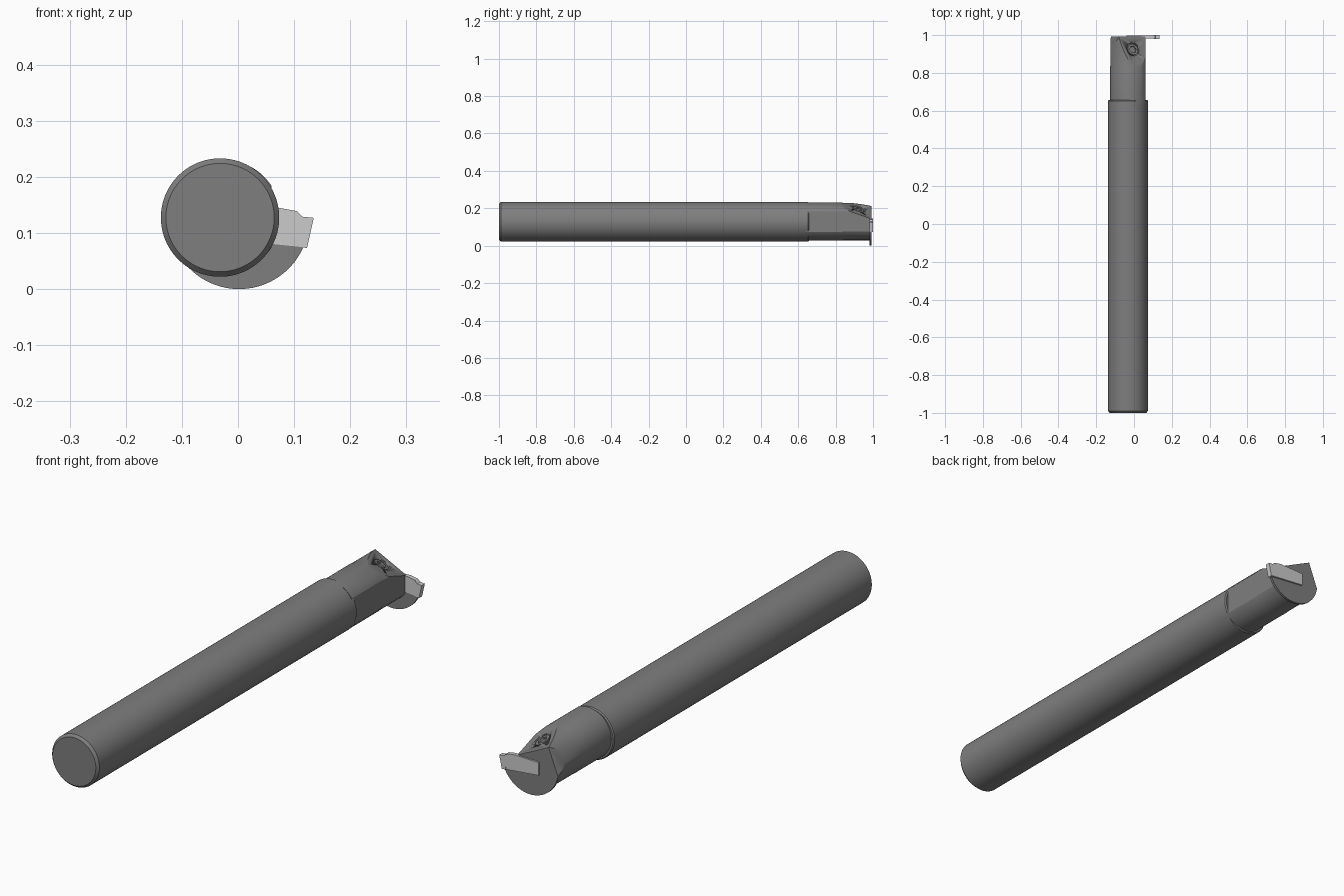
import bpy, bmesh
from math import sin, cos, pi, radians
from mathutils import Vector

if "Cube" in bpy.data.objects:
    bpy.data.objects.remove(bpy.data.objects["Cube"])


def material(name, v):
    m = bpy.data.materials.new(name)
    m.diffuse_color = (v, v, v, 1)
    m.use_nodes = True
    m.node_tree.nodes["Principled BSDF"].inputs["Base Color"].default_value = m.diffuse_color
    return m


STEEL = material("dark_steel", 0.21)
CARBIDE = material("light_carbide", 0.62)


def circle(cx, cz, r, n=96):
    return [(cx + r * cos(2 * pi * i / n), cz + r * sin(2 * pi * i / n)) for i in range(n)]


def loft(bm, rings):
    """Skin equal-length rings and cap both ends."""
    vs = [[bm.verts.new(p) for p in ring] for ring in rings]
    n = len(vs[0])
    for a, b in zip(vs, vs[1:]):
        for i in range(n):
            j = (i + 1) % n
            bm.faces.new((a[i], a[j], b[j], b[i]))
    bm.faces.new(vs[0])
    bm.faces.new(vs[-1])


def cut(bm, co, no):
    """Slice away the side the normal points to and close the hole."""
    geom = bm.verts[:] + bm.edges[:] + bm.faces[:]
    res = bmesh.ops.bisect_plane(bm, geom=geom, plane_co=co, plane_no=no, clear_outer=True)
    edges = [e for e in res['geom_cut'] if isinstance(e, bmesh.types.BMEdge)]
    bmesh.ops.edgenet_fill(bm, edges=edges)


def build(name, rings, cuts=(), mat=STEEL):
    bm = bmesh.new()
    loft(bm, rings)
    for co, no in cuts:
        cut(bm, Vector(co), Vector(no).normalized())
    bmesh.ops.recalc_face_normals(bm, faces=bm.faces[:])
    me = bpy.data.meshes.new(name)
    bm.to_mesh(me)
    bm.free()
    me.materials.append(mat)
    ob = bpy.data.objects.new(name, me)
    bpy.context.collection.objects.link(ob)
    bpy.ops.object.select_all(action='DESELECT')
    bpy.context.view_layer.objects.active = ob
    ob.select_set(True)
    bpy.ops.object.shade_smooth_by_angle(angle=radians(25))
    return ob


def at_y(pts, y):
    return [(x, y, z) for x, z in pts]


CX, CZ, R = -0.032, 0.1275, 0.1055

# round shank with chamfered rear end
build("shank", [at_y(circle(CX, CZ, r), y) for r, y in
                ((R - 0.009, -1), (R, -0.99), (R, 0.652), (R - 0.004, 0.657))])

# head: smaller round neck with side flat, sloped screw seat and corner relief
seat_n = Vector((sin(radians(26)), 0.31, cos(radians(26))))
seat_co = Vector((-0.055, 0.99, 0.2))
corner = ((-0.085, 0.992, 0.2), (-1, 0.43, 0.386))
head = build("head",
             [at_y(circle(-0.025, 0.129, r), y) for r, y in
              ((0.101, 0.64), (0.101, 0.835), (0.1, 0.84), (0.1, 0.992))],
             [((0.06, 0, 0), (1, 0, 0)), (seat_co, seat_n), corner])

# thin support blade below the insert
build("support_blade", [at_y(circle(0.002, 0.125, 0.125), y) for y in (0.982, 0.992)],
      [((0.122, 0, 0.074), (0.105, 0, 1)), corner])

# grooving insert: thin body and slightly wider cutting tip
body = [(-0.04, 0.142), (-0.04, 0.09), (0.065, 0.08), (0.112, 0.075),
        (0.112, 0.132), (0.105, 0.139), (0.072, 0.145)]
tip = [(0.104, 0.139), (0.106, 0.076), (0.123, 0.073), (0.135, 0.127), (0.115, 0.129)]
build("insert_body", [at_y(body, 0.982), at_y(body, 0.999)], mat=CARBIDE)
build("insert_tip", [at_y(tip, 0.98), at_y(tip, 1.0)], mat=CARBIDE)

# clamping screw set in a round pocket on the sloped seat
sx, sy = -0.005, 0.925
sz = seat_co.z - (seat_n.x * (sx - seat_co.x) + seat_n.y * (sy - seat_co.y)) / seat_n.z
rot = seat_n.to_track_quat('Z', 'Y')


def seat_ring(r, h, lobes=0.0, n=48):
    ring = []
    for i in range(n):
        a = 2 * pi * i / n
        rr = r * (1 + lobes * cos(6 * a))
        ring.append(Vector((sx, sy, sz)) + rot @ Vector((rr * cos(a), rr * sin(a), h)))
    return ring


cutter = build("screw_pocket_cutter", [seat_ring(0.036, -0.012), seat_ring(0.036, 0.03)])
cutter.hide_render = True
mod = head.modifiers.new("screw_pocket", 'BOOLEAN')
mod.operation = 'DIFFERENCE'
mod.solver = 'EXACT'
mod.object = cutter
bpy.context.view_layer.objects.active = head
bpy.ops.object.modifier_apply(modifier=mod.name)
bpy.data.objects.remove(cutter)

build("clamp_screw", [seat_ring(0.03, -0.016), seat_ring(0.03, -0.002),
                      seat_ring(0.018, -0.002, 0.12), seat_ring(0.018, -0.01, 0.12)])
